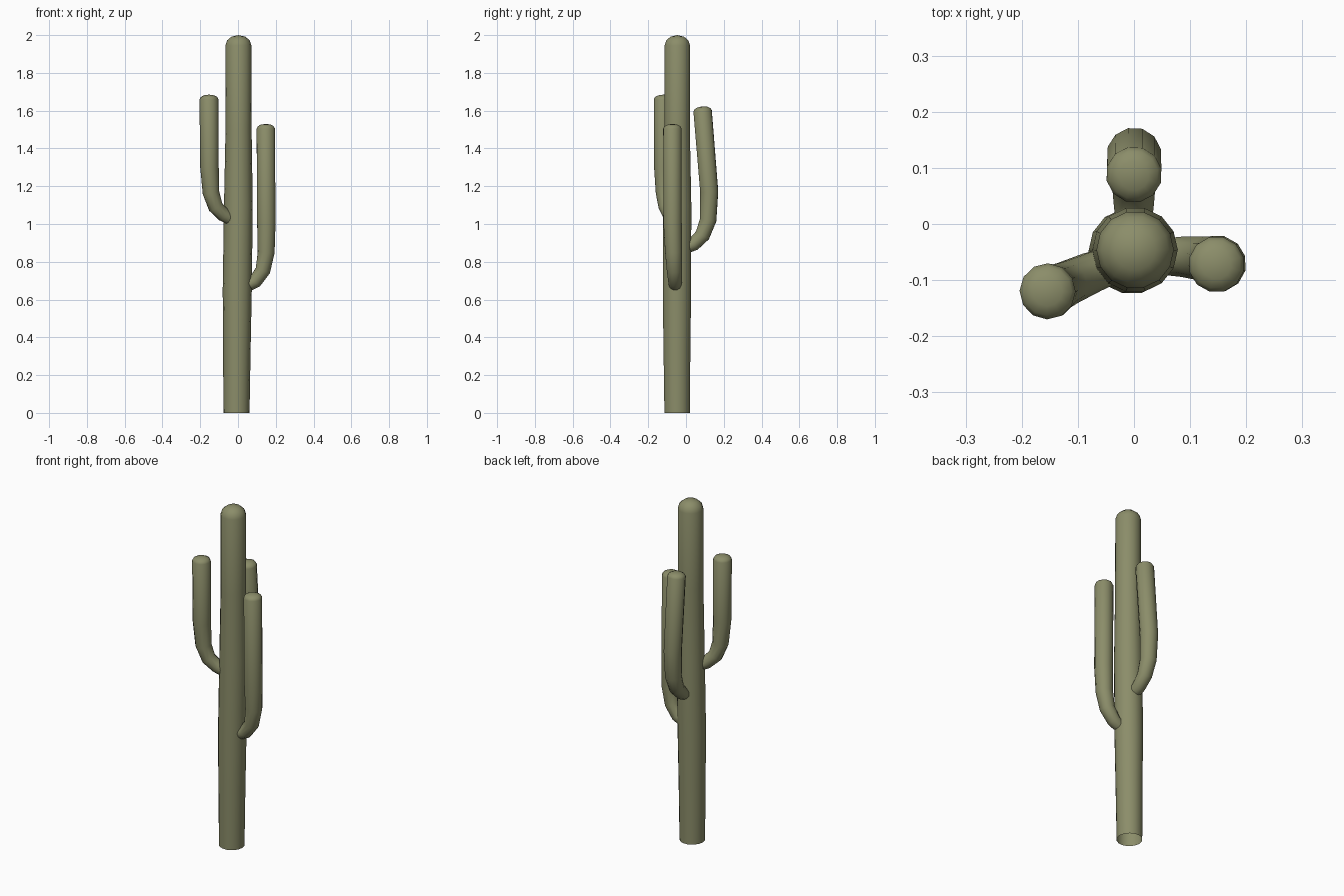
import bpy, bmesh, math
from mathutils import Vector

if "Cube" in bpy.data.objects:
    bpy.data.objects.remove(bpy.data.objects["Cube"])

green = bpy.data.materials.new("cactus_green")
green.diffuse_color = (0.26, 0.268, 0.143, 1)
green.use_nodes = True
green.node_tree.nodes["Principled BSDF"].inputs["Base Color"].default_value = green.diffuse_color


def tube(name, path, sides, dome, cap_start):
    """Skin a tube along (x, y, z, radius) stations, ending in a low dome."""
    pts = [Vector(p[:3]) for p in path]
    rad = [p[3] for p in path]
    end_dir = (pts[-1] - pts[-2]).normalized()
    tip, r = pts[-1].copy(), rad[-1]
    tangents = []
    for i in range(len(pts)):
        a, b = pts[max(i - 1, 0)], pts[min(i + 1, len(pts) - 1)]
        tangents.append((b - a).normalized())
    tangents[-1] = end_dir
    # dome rings
    for deg in (30, 58):
        t = math.radians(deg)
        pts.append(tip + end_dir * dome * math.sin(t))
        rad.append(r * math.cos(t))
        tangents.append(end_dir)

    bm = bmesh.new()
    rings = []
    prev = tangents[0]
    u = prev.orthogonal().normalized() if cap_start else Vector((1, 0, 0))
    for p, q, d in zip(pts, rad, tangents):
        u = prev.rotation_difference(d) @ u
        u = (u - d * u.dot(d)).normalized()
        v = d.cross(u)
        prev = d
        rings.append([bm.verts.new(p + q * (u * math.cos(a) + v * math.sin(a)))
                      for a in (2 * math.pi * k / sides for k in range(sides))])
    for lo, hi in zip(rings, rings[1:]):
        for k in range(sides):
            j = (k + 1) % sides
            bm.faces.new((lo[k], lo[j], hi[j], hi[k]))
    top = bm.verts.new(tip + end_dir * dome)
    for k in range(sides):
        bm.faces.new((rings[-1][k], rings[-1][(k + 1) % sides], top))
    if cap_start:
        bm.faces.new(rings[0][::-1])
    me = bpy.data.meshes.new(name)
    bm.to_mesh(me)
    bm.free()
    me.materials.append(green)
    ob = bpy.data.objects.new(name, me)
    bpy.context.collection.objects.link(ob)
    bpy.ops.object.select_all(action='DESELECT')
    ob.select_set(True)
    bpy.context.view_layer.objects.active = ob
    bpy.ops.object.shade_smooth_by_angle(angle=math.radians(40))
    return ob


# main stem, open underneath
tube("trunk", [(-0.008, -0.047, 0, 0.069), (-0.006, -0.048, 0.35, 0.073),
               (-0.004, -0.048, 0.65, 0.077), (0.002, -0.046, 1.1, 0.076),
               (0.003, -0.047, 1.5, 0.069), (0.002, -0.046, 1.945, 0.069)],
     14, 0.055, False)

# three upturned arms, rooted inside the stem
tube("left_arm", [(-0.045, -0.075, 1.03, 0.034), (-0.075, -0.086, 1.047, 0.037),
                  (-0.118, -0.105, 1.09, 0.040), (-0.143, -0.116, 1.165, 0.044),
                  (-0.151, -0.12, 1.30, 0.049), (-0.154, -0.12, 1.66, 0.050)],
     12, 0.025, True)
tube("right_arm", [(0.06, -0.058, 0.68, 0.034), (0.09, -0.058, 0.695, 0.037),
                   (0.132, -0.062, 0.755, 0.041), (0.149, -0.066, 0.85, 0.046),
                   (0.150, -0.071, 1.0, 0.050), (0.147, -0.072, 1.505, 0.050)],
     12, 0.025, True)
tube("back_arm", [(0, 0.01, 0.88, 0.034), (0, 0.04, 0.893, 0.037),
                  (0, 0.087, 0.94, 0.041), (0, 0.117, 1.02, 0.045),
                  (0, 0.123, 1.17, 0.049), (0, 0.088, 1.598, 0.050)],
     12, 0.025, True)
